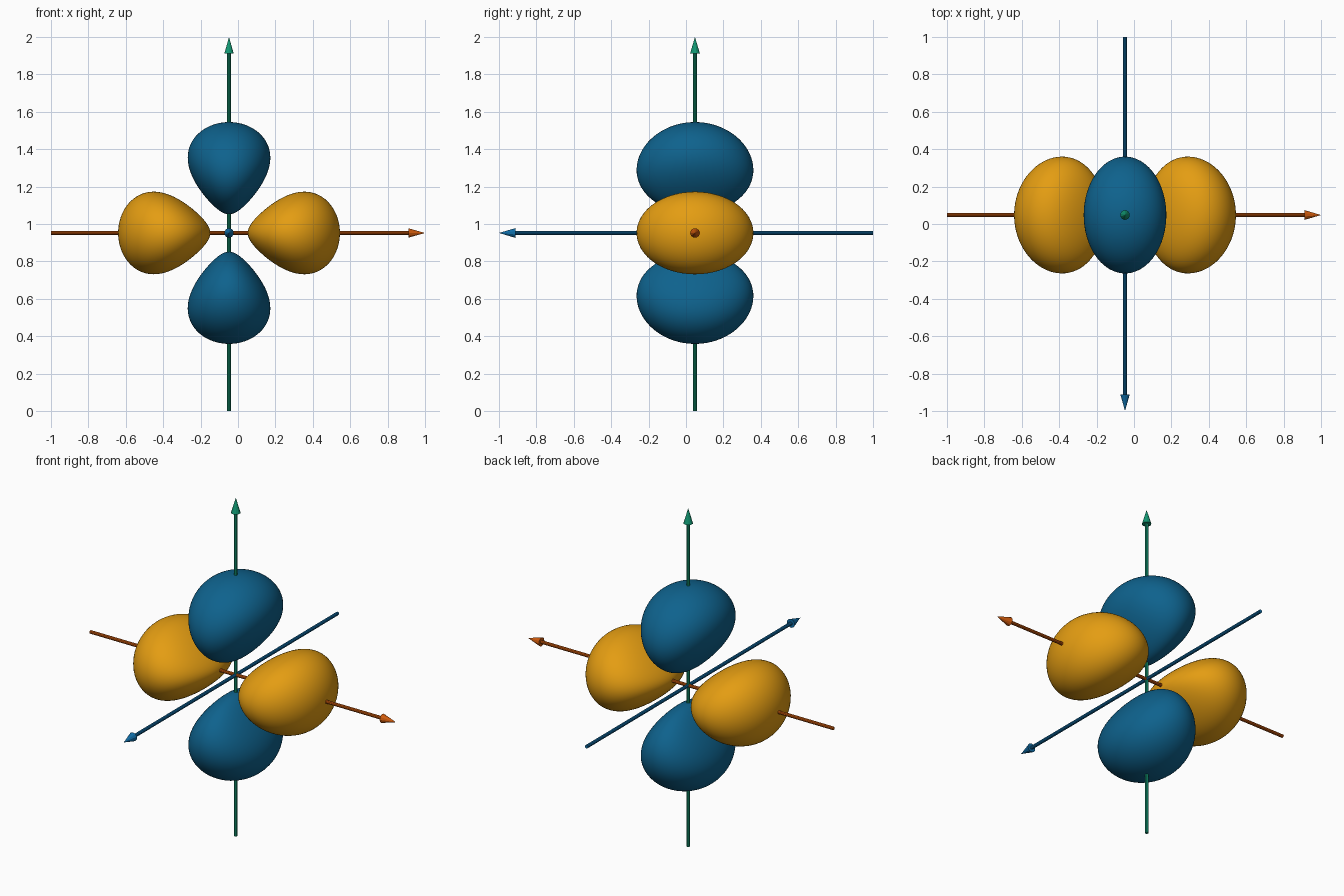
import bpy, bmesh, math
from mathutils import Matrix, Vector

if "Cube" in bpy.data.objects:
    bpy.data.objects.remove(bpy.data.objects["Cube"], do_unlink=True)

NEG, POS = 0.952, 1.048                     # axis reach behind and ahead of the origin
CENTRE = Vector((NEG - 1, 1 - NEG, NEG))
NEAR, FAR, POWER = 0.1, 0.593, 1.33         # lobe start, lobe end, falloff exponent
DECAY = 2 * math.log(FAR / NEAR) / (FAR**POWER - NEAR**POWER)
LEVEL = 2 * math.log(NEAR) - DECAY * NEAR**POWER


def material(name, rgb):
    linear = [((c / 255 + 0.055) / 1.055) ** 2.4 for c in rgb] + [1]
    m = bpy.data.materials.new(name)
    m.use_nodes = True
    m.diffuse_color = linear
    m.node_tree.nodes["Principled BSDF"].inputs["Base Color"].default_value = linear
    return m


def add_object(name, bm, mat, turn):
    mesh = bpy.data.meshes.new(name)
    bm.to_mesh(mesh)
    bm.free()
    mesh.materials.append(mat)
    ob = bpy.data.objects.new(name, mesh)
    ob.matrix_world = Matrix.Translation(CENTRE) @ turn
    bpy.context.collection.objects.link(ob)
    return ob


def inside(p):
    # Level set of a two-plane wave function that decays with radius
    w = p.z**2 - p.x**2
    return p.z > 0 and w > 0 and math.log(w) - DECAY * p.length**POWER > LEVEL


def lobe(name, mat, turn):
    bm = bmesh.new()
    bmesh.ops.create_icosphere(bm, subdivisions=5, radius=1)
    core = Vector((0, 0, 0.32))
    for v in bm.verts:
        direction, low, high = v.co.normalized(), 0.0, 0.6
        for _ in range(18):
            mid = (low + high) / 2
            if inside(core + direction * mid):
                low = mid
            else:
                high = mid
        v.co = core + direction * low
    for f in bm.faces:
        f.smooth = True
    add_object(name, bm, mat, turn)


def arrow(name, mat, turn):
    bm = bmesh.new()
    head = 0.088
    for r1, r2, start, end in ((0.01, 0.01, -NEG, POS - head),
                               (0.026, 0, POS - head, POS)):
        bmesh.ops.create_cone(bm, cap_ends=True, segments=10, radius1=r1, radius2=r2,
                              depth=end - start,
                              matrix=Matrix.Translation((0, 0, (start + end) / 2)))
    add_object(name, bm, mat, turn)


def turn(degrees, axis):
    return Matrix.Rotation(math.radians(degrees), 4, axis)


# Four lobes, alternating colour around the depth axis
gold = material("gold_lobe", (228, 157, 18))
teal = material("deep_blue_lobe", (14, 98, 141))
for i, side in enumerate(("upper", "left", "lower", "right")):
    lobe(side + "_lobe", gold if i % 2 else teal, turn(90 * i, 'Y'))

# Three axis arrows
arrow("side_axis_arrow", material("burnt_orange_axis", (206, 90, 12)), turn(90, 'Y'))
arrow("depth_axis_arrow", material("blue_axis", (16, 110, 168)), turn(90, 'X'))
arrow("vertical_axis_arrow", material("green_axis", (18, 152, 115)), Matrix.Identity(4))
